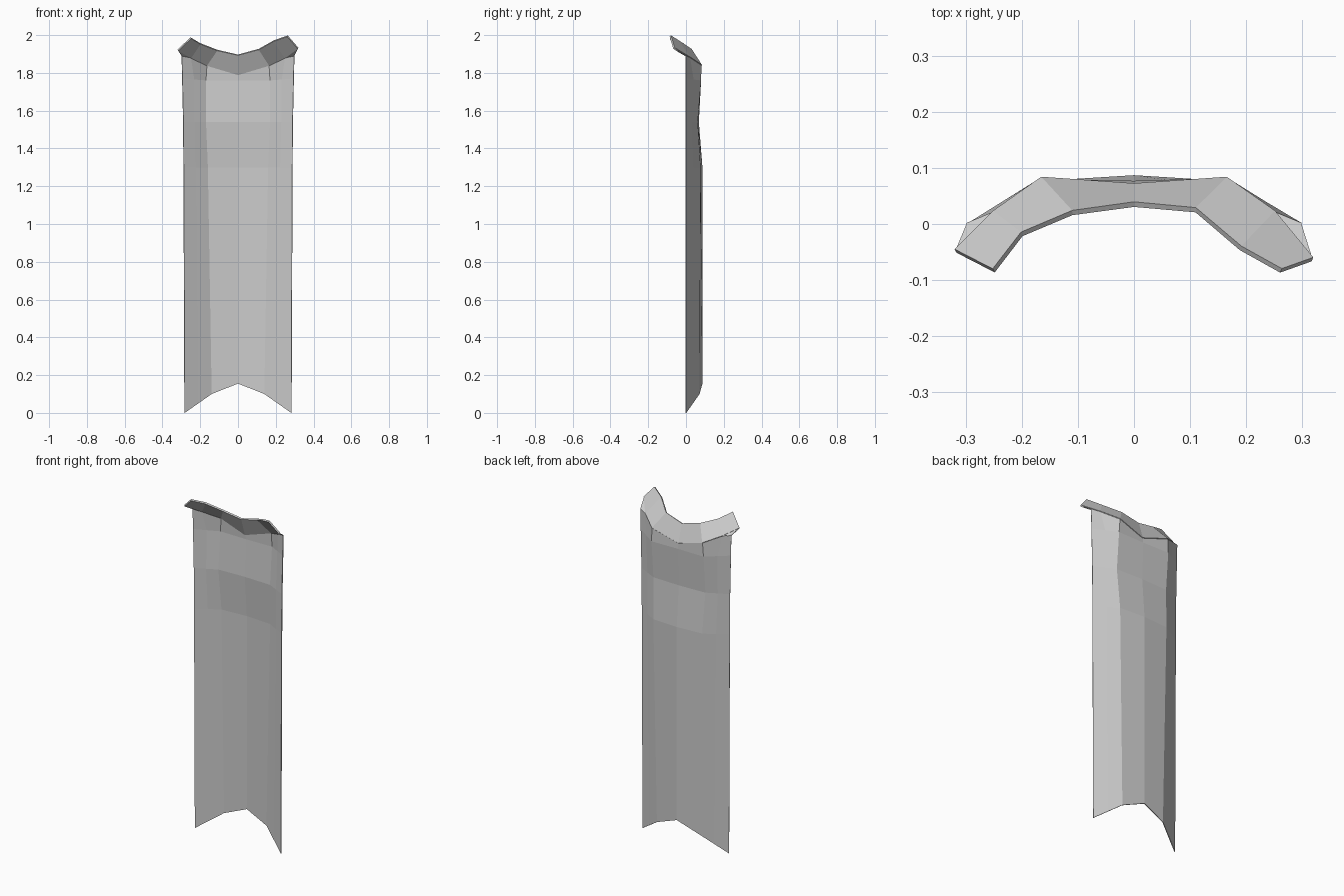
import bpy
import bmesh
from mathutils import Vector

cube = bpy.data.objects.get("Cube")
if cube:
    bpy.data.objects.remove(cube, do_unlink=True)

cloth = bpy.data.materials.new("grey cloth")
cloth.use_nodes = True
grey = (0.6, 0.6, 0.6, 1)
cloth.diffuse_color = grey
cloth.node_tree.nodes["Principled BSDF"].inputs["Base Color"].default_value = grey


def mirror_row(half):
    """Turn points listed from the centre outwards into a full row."""
    points = [Vector(p) for p in half]
    left = [Vector((-p.x, p.y, p.z)) for p in reversed(points[1:])]
    return left + points


def panel_row(centre, corner, edge):
    """Row with an extra point halfway along the side panel."""
    middle = (Vector(corner) + Vector(edge)) / 2
    return mirror_row([centre, corner, middle, edge])


def build_sheet(name, rows, thickness, slit=None):
    bm = bmesh.new()
    grid = [[bm.verts.new(p) for p in row] for row in rows]
    for low, high in zip(grid, grid[1:]):
        for i in range(len(low) - 1):
            bm.faces.new((low[i], low[i + 1], high[i + 1], high[i]))
    if slit:
        row, columns = slit
        edges = [bm.edges.get((grid[row][c], grid[row + 1][c])) for c in columns]
        bmesh.ops.split_edges(bm, edges=edges)
    bmesh.ops.recalc_face_normals(bm, faces=bm.faces)
    mesh = bpy.data.meshes.new(name)
    bm.to_mesh(mesh)
    bm.free()
    mesh.materials.append(cloth)
    obj = bpy.data.objects.new(name, mesh)
    bpy.context.collection.objects.link(obj)
    solid = obj.modifiers.new("thickness", "SOLIDIFY")
    solid.thickness = thickness
    solid.offset = 0
    return obj


# Long hanging cloth, from the pointed hem up to the shoulder fold
fold = mirror_row([(0, .068, 1.79), (.165, .08, 1.84), (.25, .02, 1.88), (.298, 0, 1.89)])
body = [
    panel_row((0, .085, .155), (.14, .07, .1), (.283, 0, 0)),
    panel_row((0, .085, 1.3), (.16, .075, 1.3), (.288, 0, 1.3)),
    panel_row((0, .066, 1.54), (.17, .06, 1.54), (.29, 0, 1.54)),
    panel_row((0, .075, 1.76), (.17, .078, 1.76), (.295, 0, 1.77)),
    fold,
]
build_sheet("cape_body", body, .004, slit=(2, (1 + 1, 4)))

# Collar leaning forward over the shoulders, slightly higher on the left
collar_base = [p.copy() for p in fold]
collar_base[0] = Vector((-.318, -.048, 1.92))
collar_base[-1] = Vector((.318, -.063, 1.93))
collar_top = [Vector(p) for p in (
    (-.25, -.083, 1.985), (-.2, -.018, 1.955), (-.11, .02, 1.92), (0, .035, 1.895),
    (.11, .025, 1.925), (.19, -.043, 1.97), (.262, -.083, 1.995))]
build_sheet("collar", [collar_base, collar_top], .01)

# Small side gussets joining the cloth edge to the collar ends
for side, index in (("right", 0), ("left", -1)):
    outer = [body[3][index], fold[index]]
    tip = collar_base[index]
    step = 1 if index == 0 else -2
    gusset = [[fold[index], fold[step]], [(fold[index] + tip) / 2, tip]]
    build_sheet(side + "_gusset", gusset, .004)
